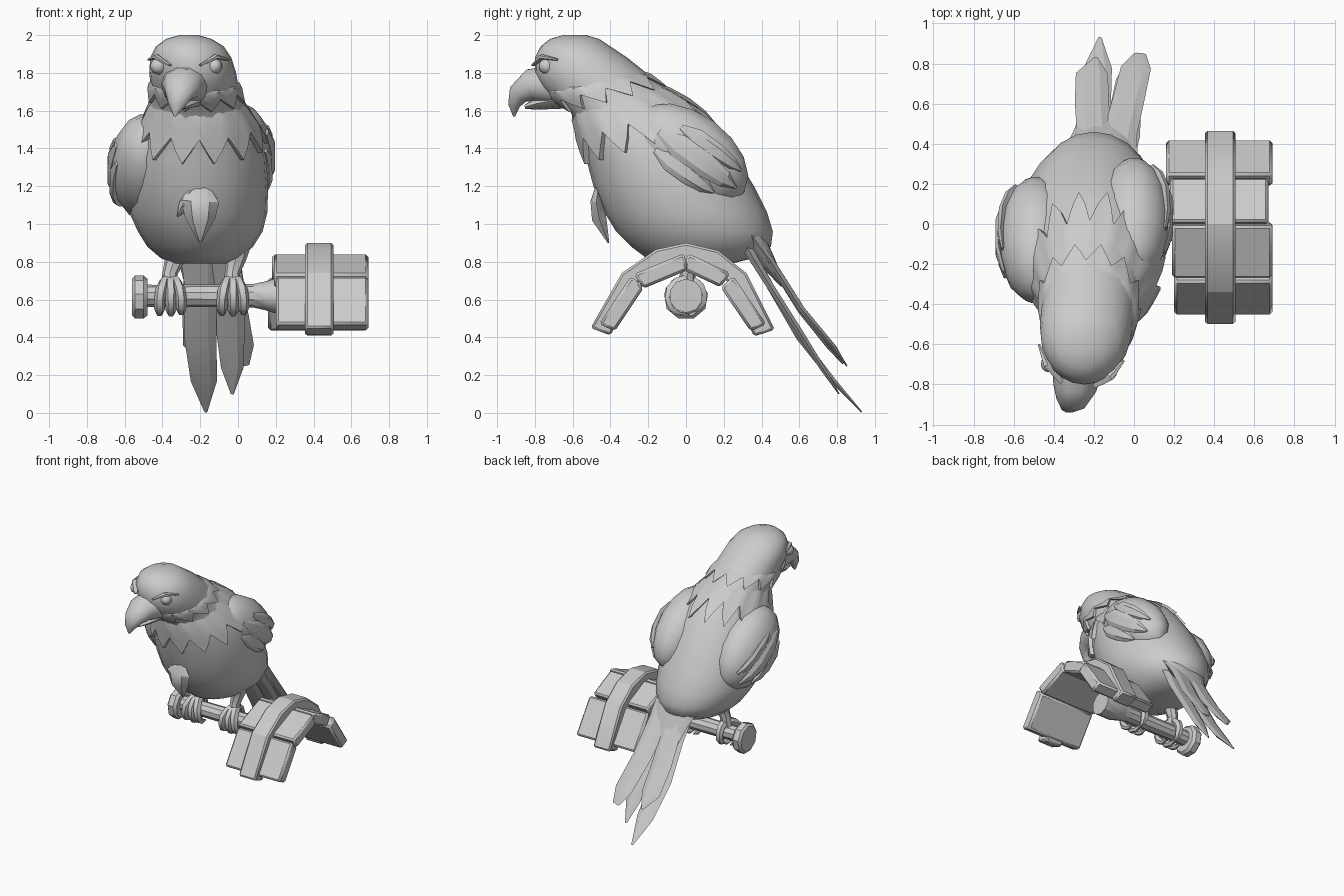
import bpy, bmesh, math
from mathutils import Vector, Matrix

if "Cube" in bpy.data.objects:
    bpy.data.objects.remove(bpy.data.objects["Cube"])

grey = bpy.data.materials.new("plain grey")
grey.diffuse_color = (0.6, 0.6, 0.6, 1)
grey.use_nodes = True
grey.node_tree.nodes["Principled BSDF"].inputs["Base Color"].default_value = grey.diffuse_color


def build(name, verts, faces, angle=35, bevel=0):
    bm = bmesh.new()
    vs = [bm.verts.new(v) for v in verts]
    for f in faces:
        bm.faces.new([vs[i] for i in f])
    bmesh.ops.recalc_face_normals(bm, faces=bm.faces)
    me = bpy.data.meshes.new(name)
    bm.to_mesh(me)
    bm.free()
    me.materials.append(grey)
    me.shade_smooth()
    me.set_sharp_from_angle(angle=math.radians(angle))
    ob = bpy.data.objects.new(name, me)
    bpy.context.collection.objects.link(ob)
    if bevel:
        mod = ob.modifiers.new("bevel", 'BEVEL')
        mod.width, mod.segments = bevel, 1
    return ob


def loft(name, rings, caps=True, angle=35):
    n, m = len(rings[0]), len(rings)
    faces = [(r * n + i, r * n + (i + 1) % n, (r + 1) * n + (i + 1) % n, (r + 1) * n + i)
             for r in range(m - 1) for i in range(n)]
    if caps:
        faces += [tuple(range(n)), tuple(range((m - 1) * n, m * n))]
    return build(name, [p for ring in rings for p in ring], faces, angle)


def sweep(name, pts, radii, n=6, side=(1, 0, 0), angle=35):
    """Elliptical section along a path; radii are (along side, across)."""
    pts, rings = [Vector(p) for p in pts], []
    for i, (p, (a, b)) in enumerate(zip(pts, radii)):
        t = (pts[min(i + 1, len(pts) - 1)] - pts[max(i - 1, 0)]).normalized()
        s = Vector(side)
        s = (s - t * s.dot(t)).normalized()
        nrm = t.cross(s)
        rings.append([p + s * a * math.cos(k * math.tau / n) + nrm * b * math.sin(k * math.tau / n)
                      for k in range(n)])
    return loft(name, rings, True, angle)


def prism(name, outline, x0, x1, bevel):
    n = len(outline)
    verts = [(x, y, z) for x in (x0, x1) for y, z in outline]
    faces = [(i, (i + 1) % n, n + (i + 1) % n, n + i) for i in range(n)]
    return build(name, verts, faces + [tuple(range(n)), tuple(range(n, 2 * n))], 25, bevel)


# Body and head: horizontal slices (z, front y, back y, centre x, half width)
SLICES = [(0.79, -.13, .24, -.2, .14), (0.82, -.21, .36, -.2, .21), (0.88, -.29, .45, -.2, .28),
          (0.96, -.37, .46, -.2, .33), (1.06, -.43, .43, -.21, .365), (1.2, -.49, .36, -.21, .37),
          (1.35, -.53, .27, -.21, .36), (1.5, -.57, .17, -.2, .31), (1.59, -.61, .09, -.21, .265),
          (1.66, -.70, 0, -.22, .24), (1.73, -.77, -.11, -.23, .232), (1.8, -.80, -.21, -.24, .23),
          (1.88, -.80, -.31, -.25, .215), (1.94, -.77, -.4, -.255, .18), (1.98, -.72, -.46, -.26, .12),
          (2.0, -.65, -.53, -.26, .05)]


def surface(u, z, off=0):
    i = max(k for k in range(len(SLICES) - 1) if SLICES[k][0] <= z or k == 0)
    a, b = SLICES[i], SLICES[i + 1]
    t = (z - a[0]) / (b[0] - a[0])
    f, k, xc, w = [p + (q - p) * t for p, q in zip(a[1:], b[1:])]
    return Vector((xc + (w + off) * math.sin(u),
                   (f + k) / 2 - ((k - f) / 2 + off) * math.cos(u), z))


loft("body", [[surface(i * math.tau / 24, s[0]) for i in range(24)] for s in SLICES], angle=60)


# Ragged feather collars: shells with a zigzag lower edge
def collar(name, teeth, top, bottom, slope, zig, lift):
    n = teeth * 4
    rings = []
    for t, off in ((0, -.015), (.3, lift * .5), (.65, lift * .8), (1, lift), (1, -.03)):
        ring = []
        for i in range(n):
            u = i * math.tau / n
            c = math.cos(u) * slope
            low = bottom - c + zig * (abs(i % 4 - 2) - 1)
            ring.append(surface(u, (top - c * .7) * (1 - t) + low * t, off))
        rings.append(ring)
    loft(name, rings, False)


collar("chest_collar", 14, 1.67, 1.49, .11, .065, .028)
collar("neck_ruff", 12, 1.76, 1.69, .07, .03, .018)

# Loose tuft on the chest
sweep("chest_tuft", [(-.19, -.46, 1.23), (-.2, -.475, 1.12), (-.2, -.46, 1.03), (-.2, -.41, .9)],
      [(.02, .01), (.1, .035), (.08, .045), (.005, .005)])
sweep("chest_tuft_side", [(-.24, -.46, 1.17), (-.28, -.45, 1.1), (-.32, -.41, 1.04)],
      [(.03, .02), (.035, .03), (.004, .004)])

# Beak
sweep("upper_beak", [(-.28, -.70, 1.735), (-.295, -.82, 1.735), (-.31, -.885, 1.69),
                     (-.325, -.91, 1.63), (-.335, -.91, 1.57)],
      [(.13, .11), (.108, .09), (.078, .06), (.045, .033), (.006, .006)], 10, angle=45)
sweep("lower_beak", [(-.28, -.66, 1.66), (-.3, -.78, 1.64), (-.31, -.85, 1.62)],
      [(.1, .05), (.07, .035), (.03, .012)], 8, angle=45)

# Eyes and brows
for tag, eye, brow in (("right", (-.125, -.74, 1.835), [(-.05, -.68, 1.87), (-.12, -.76, 1.885), (-.2, -.81, 1.84)]),
                       ("left", (-.425, -.70, 1.835), [(-.475, -.6, 1.87), (-.43, -.7, 1.885), (-.36, -.79, 1.84)])):
    c = Vector(eye)
    out = (c - Vector((-.26, -.5, 1.835))).normalized()
    sweep(tag + "_eye", [c + out * d for d in (-.03, .01, .03, .038)],
          [(.045, .045), (.042, .042), (.027, .027), (.008, .008)], 10, (0, 0, 1), 50)
    sweep(tag + "_brow", brow, [(.006, .006), (.014, .025), (.006, .012)], 6, (0, 0, 1))

# Wings: tilted folded shoulders with layered feathers on the outside
for tag, sx, c, (a, b, h) in (("right", 1, (-.0, .02, 1.37), (.185, .35, .22)),
                              ("left", -1, (-.49, -.08, 1.3), (.19, .35, .24))):
    M = (Matrix.Translation(c) @ Matrix.Diagonal((sx, 1, 1, 1)) @ Matrix.Rotation(math.radians(-36), 4, 'X'))
    rings = []
    for j in range(9):
        v = math.pi * (j + .15) / 8.3
        rings.append([M @ Vector((a * math.sin(v) * math.cos(k * math.tau / 14), -b * math.cos(v),
                                  h * math.sin(v) * math.sin(k * math.tau / 14))) for k in range(14)])
    loft(tag + "_wing", rings, angle=60)
    side = M.to_3x3() @ Vector((0, 0, 1))
    for k, (z, y0, y1, w) in enumerate(((.09, -.12, .27, .05), (0, -.2, .3, .065), (-.09, -.16, .22, .055))):
        pts = []
        for t in (0, .25, .6, .85, 1):
            y = y0 + (y1 - y0) * t
            x = a * math.sqrt(max(0, 1 - (y / b) ** 2 - (z / h) ** 2))
            pts.append(M @ Vector((x, y, z)))
        sweep(f"{tag}_wing_feather_{k + 1}", pts,
              [(w * .3, .008), (w, .016), (w, .022), (w * .7, .022), (.008, .01)], 6, side, 25)

# Tail: covert at the base, two upper and two lower feathers
sweep("tail_covert", [(-.2, .2, 1.14), (-.18, .34, .95), (-.16, .44, .79), (-.15, .51, .68)],
      [(.28, .1), (.19, .07), (.15, .04), (.13, .015)], 10, angle=50)
TAIL = [("upper_left", [(-.2, .3, 1), (-.2, .45, .8), (-.21, .61, .54), (-.21, .75, .36), (-.19, .83, .26)],
         (.12, .085, .085, .08, .01)),
        ("upper_right", [(-.1, .3, 1), (-.07, .45, .8), (-.03, .61, .55), (.01, .78, .35), (.03, .85, .25)],
         (.12, .085, .08, .075, .03)),
        ("lower_left", [(-.21, .32, .9), (-.2, .44, .68), (-.2, .6, .4), (-.18, .78, .17), (-.17, .93, .005)],
         (.1, .085, .085, .07, .008)),
        ("lower_right", [(-.08, .32, .88), (-.05, .44, .68), (-.04, .6, .43), (-.03, .72, .24), (-.03, .81, .1)],
         (.08, .08, .075, .06, .008))]
for tag, pts, ws in TAIL:
    sweep("tail_feather_" + tag, pts, [(w, h) for w, h in zip(ws, (.03, .022, .02, .016, .004))], 6, angle=20)

# Perch bar with end knob and flared socket
bar = [(-.54, .06), (-.44, .058), (-.1, .06), (.08, .062), (.14, .075), (.19, .09), (.32, .09)]
sweep("perch_bar", [(x, 0, .62) for x, r in bar], [(r, r) for x, r in bar], 10, (0, 0, 1))
knob = [(-.56, .1), (-.545, .118), (-.5, .118), (-.48, .1)]
sweep("perch_knob", [(x, 0, .61) for x, r in knob], [(r, r) for x, r in knob], 9, (0, 0, 1))

# Legs and gripping toes
for tag, fx, top in (("left", -.36, -.33), ("right", -.03, -.01)):
    sweep(tag + "_leg", [(top, .03, .9), (top, .02, .82), (fx, .01, .74), (fx, 0, .67)],
          [(.085, .08), (.055, .05), (.04, .04), (.05, .05)], 8)
    for k, (dx, s, end) in enumerate(((-.055, -1, 200), (.005, -1, 215), (.06, -1, 190), (0, 1, 160))):
        pts, rad = [], []
        for j in range(7):
            t = j / 6
            g = math.radians(end * t)
            pts.append((fx + dx * min(1, .3 + t * 1.6), s * .088 * math.sin(g), .615 + .088 * math.cos(g)))
            r = (.03, .03, .032, .028, .03, .02, .004)[j]
            rad.append((r, r))
        sweep(f"{tag}_toe_{k + 1}", pts, rad, 6, angle=45)

# Arched guard: four planks under a raised strap
PLANKS = [((-.46, .47), (-.29, .725), .2, .69), ((-.275, .735), (-.01, .845), .19, .69),
          ((.01, .845), (.235, .74), .18, .67), ((.25, .725), (.425, .47), .16, .69)]
for k, (p, q, x0, x1) in enumerate(PLANKS):
    p, q = Vector(p), Vector(q)
    d = (q - p).normalized()
    inn = Vector((d.y, -d.x)) * .09
    prism(f"guard_plank_{k + 1}", [p, q, q + inn - d * .015, p + inn + d * .015], x0, x1, .014)
outer = [(-.505, .45), (-.34, .74), (-.16, .865), (0, .9), (.17, .86), (.32, .74), (.47, .44)]
inner = [(.36, .405), (.225, .69), (.13, .765), (0, .795), (-.13, .77), (-.25, .69), (-.4, .41)]
prism("guard_strap", outer + inner, .355, .505, .012)
